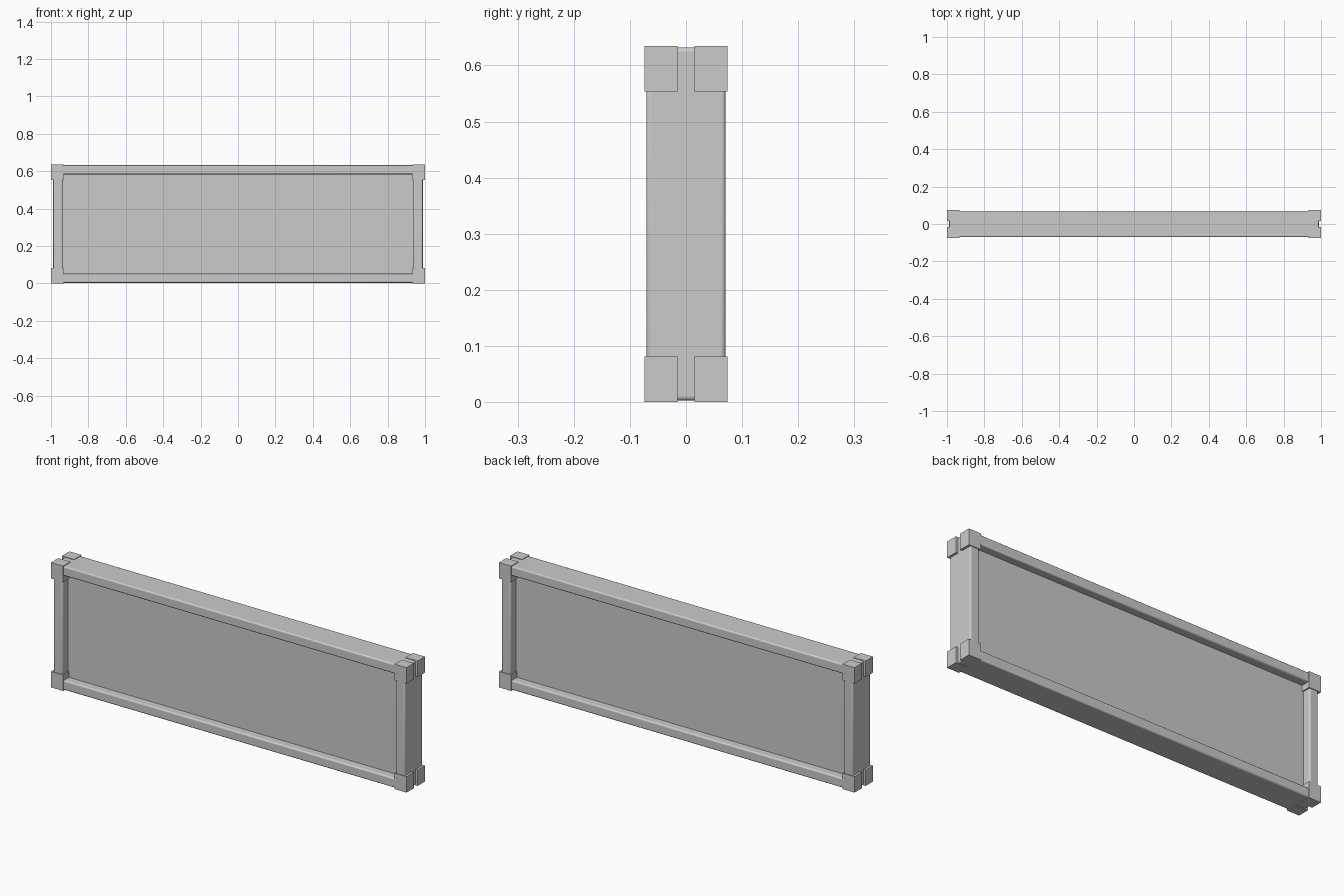
import bpy

if "Cube" in bpy.data.objects:
    bpy.data.objects.remove(bpy.data.objects["Cube"])

H = 0.635  # overall height


def box(name, x, y, z, bevel=0.0):
    """Box from (min, max) ranges, optionally with rounded edges."""
    size = [b - a for a, b in (x, y, z)]
    bpy.ops.mesh.primitive_cube_add(size=1, location=[(a + b) / 2 for a, b in (x, y, z)])
    ob = bpy.context.object
    ob.name = name
    ob.scale = size
    bpy.ops.object.transform_apply(location=False, rotation=False, scale=True)
    if bevel:
        m = ob.modifiers.new("rounded_edges", 'BEVEL')
        m.width = bevel
        m.segments = 3
        bpy.ops.object.shade_smooth_by_angle()
    return ob


# Recessed centre panel
box("panel", (-0.96, 0.96), (-0.028, 0.028), (0.03, H - 0.03))

# Long top and bottom rails
box("bottom_rail", (-0.985, 0.985), (-0.07, 0.07), (0.003, 0.052), 0.007)
box("top_rail", (-0.985, 0.985), (-0.07, 0.07), (H - 0.052, H - 0.003), 0.007)

# End posts
for side, sx in (("left", -1), ("right", 1)):
    xr = sorted((sx * 0.938, sx * 0.988))
    box(side + "_post", xr, (-0.0705, 0.0705), (0.003, H - 0.003), 0.007)

    # Paired corner blocks, split by a central slot
    for face, sy in (("front", -1), ("back", 1)):
        yr = sorted((sy * 0.015, sy * 0.074))
        for level, zr in (("bottom", (0, 0.081)), ("top", (H - 0.081, H))):
            # Inner corner is notched: an L made of a tall and a wide part
            box(f"{face}_{level}_{side}_corner_block",
                sorted((sx * 0.932, sx)), yr, zr)
